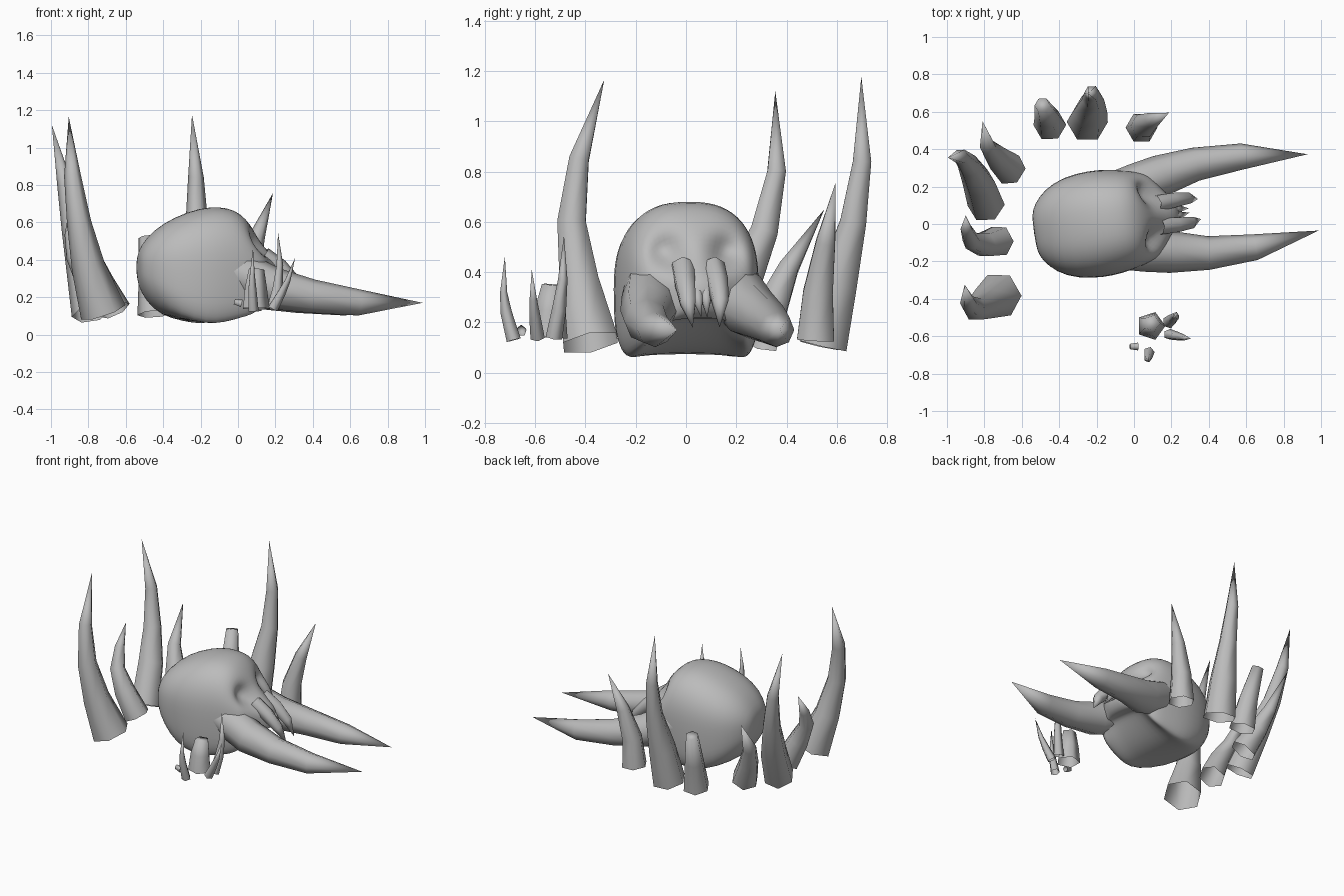
import bpy, bmesh, math
from mathutils import Vector, Matrix

if "Cube" in bpy.data.objects:
    bpy.data.objects.remove(bpy.data.objects["Cube"])

bone = bpy.data.materials.new("bone_grey")
bone.diffuse_color = (0.5, 0.5, 0.5, 1)
bone.use_nodes = True
bone.node_tree.nodes["Principled BSDF"].inputs["Base Color"].default_value = bone.diffuse_color

# the skull is turned a little to the left
HEAD = Matrix.Translation((-0.2, 0, 0)) @ Matrix.Rotation(math.radians(8.3), 4, 'Z')


def finish(name, bm, matrix=Matrix()):
    bm.transform(matrix)
    bmesh.ops.recalc_face_normals(bm, faces=bm.faces)
    for f in bm.faces:
        f.smooth = True
    me = bpy.data.meshes.new(name)
    bm.to_mesh(me)
    bm.free()
    me.materials.append(bone)
    ob = bpy.data.objects.new(name, me)
    bpy.context.collection.objects.link(ob)
    return ob


def bridge(bm, rings):
    for a, b in zip(rings, rings[1:]):
        n = len(a)
        for i in range(n):
            j = (i + 1) % n
            bm.faces.new((a[i], a[j], b[j], b[i]))


def fan(bm, ring, point):
    tip = bm.verts.new(point)
    for i in range(len(ring)):
        bm.faces.new((ring[i], ring[(i + 1) % len(ring)], tip))


def horn(name, path, sides=6, matrix=Matrix(), stub=False):
    """Tapered tube with open base along (x, y, z, radius); pointed, or capped if stub."""
    bm = bmesh.new()
    pts = [Vector(p[:3]) for p in path]
    old, q, rings = Vector((0, 0, 1)), None, []
    for k, p in enumerate(path):
        t = (pts[min(k + 1, len(pts) - 1)] - pts[max(k - 1, 0)]).normalized()
        turn = old.rotation_difference(t)
        q = turn @ q if q else turn
        old = t
        if p[3] > 0:
            rings.append([bm.verts.new(pts[k] + q @ Vector((
                p[3] * math.cos(2 * math.pi * i / sides),
                p[3] * math.sin(2 * math.pi * i / sides), 0))) for i in range(sides)])
    bridge(bm, rings)
    if stub:
        bm.faces.new(rings[-1])
    else:
        fan(bm, rings[-1], pts[-1])
    return finish(name, bm, matrix)


# skull: sections along its length (x, half width, top, bottom, raise of the middle underside)
sections = [(-.335, .10, .43, .29, 0), (-.315, .15, .48, .22, 0), (-.25, .225, .56, .13, 0),
            (-.14, .275, .63, .06, .02), (0, .29, .68, .00, .07), (.10, .28, .685, .01, .08),
            (.18, .265, .67, .03, .10), (.24, .25, .62, .05, .12), (.28, .235, .57, .08, .12),
            (.31, .22, .53, .12, .10), (.34, .19, .49, .16, .06), (.38, .12, .43, .21, 0),
            (.43, .07, .38, .25, 0)]
bm = bmesh.new()
rings = []
for x, hw, top, bot, lift in sections:
    ring = []
    for i in range(32):
        a = 2 * math.pi * i / 32
        c, s = math.cos(a), math.sin(a)
        e = 2 / 2.5 if s > 0 else 2 / (4 if x > -.2 else 2.5)
        y = hw * math.copysign(abs(c) ** e, c)
        mid = (top + bot) / 2
        z = mid + (top - bot) / 2 * math.copysign(abs(s) ** e, s)
        if s < 0:
            z += lift * abs(s) * max(0, 1 - (y / hw / .85) ** 4)
        # eye sockets pressed into the face
        d = ((abs(y) - .12) / .065) ** 2 + ((z - .48) / .06) ** 2
        px = x - (.10 * math.exp(-d) if x > .2 else 0)
        ring.append(bm.verts.new((px, y, z)))
    rings.append(ring)
bridge(bm, rings)
fan(bm, rings[0], (-.338, 0, .36))
fan(bm, rings[-1], (.45, 0, .31))
skull = finish("skull", bm, HEAD)
skull.modifiers.new("smooth", 'SUBSURF').levels = 1
skull.modifiers["smooth"].render_levels = 1

# mirrored tusks, fangs and small teeth
for side, s in (("left", 1), ("right", -1)):
    horn(side + "_tusk", [(.10, s * .17, .36, .09), (.23, s * .175, .31, .115),
                          (.37, s * .205, .245, .112), (.57, s * .24, .205, .09),
                          (.82, s * .245, .172, .07), (1.17, s * .206, .17, 0)], 8, HEAD)
    horn(side + "_fang", [(.33, s * .06, .42, .05), (.42, s * .065, .36, .045),
                          (.50, s * .065, .28, .035), (.556, s * .054, .18, 0)], 6, HEAD)
    horn(side + "_small_tooth", [(.36, s * .018, .36, .03), (.43, s * .018, .31, .027),
                                 (.50, s * .012, .22, 0)], 6, HEAD)

# ring of large spikes around the skull
spikes = {
    "front_tall": [(-.72, -.38, .12, .125), (-.80, -.425, .36, .09), (-.85, -.455, .60, .065),
                   (-.885, -.425, .85, .045), (-.905, -.325, 1.165, 0)],
    "low_curved": [(-.72, -.09, .13, .085), (-.80, -.11, .29, .07), (-.87, -.09, .42, .05),
                   (-.895, -.03, .54, .033), (-.90, .045, .68, 0)],
    "back_tall": [(-.79, .10, .11, .10), (-.83, .22, .35, .088), (-.88, .31, .56, .063),
                  (-.925, .36, .80, .042), (-.995, .355, 1.12, 0)],
    "back_lean": [(-.66, .29, .13, .088), (-.73, .35, .28, .068), (-.78, .41, .42, .045),
                  (-.81, .55, .65, 0)],
    "side_tall": [(-.25, .545, .11, .11), (-.235, .60, .35, .092), (-.22, .665, .60, .06),
                  (-.225, .70, .84, .042), (-.246, .697, 1.177, 0)],
    "side_lean": [(.04, .515, .13, .085), (.05, .525, .32, .068), (.10, .555, .52, .044),
                  (.187, .595, .757, 0)],
}
for name, path in spikes.items():
    horn(name + "_spike", path)

# broken spike
horn("broken_spike", [(-.45, .53, .11, .088), (-.465, .575, .31, .066),
                      (-.49, .635, .52, .042)], stub=True)

# cluster of small spikes and stumps
small = {
    "a": [(.185, -.525, .14, .035), (.21, -.505, .25, .03), (.222, -.49, .37, .02),
          (.214, -.485, .547, 0)],
    "b": [(.185, -.59, .14, .03), (.23, -.60, .22, .024), (.265, -.607, .29, .016),
          (.305, -.613, .41, 0)],
    "c": [(.08, -.685, .13, .03), (.075, -.715, .24, .024), (.075, -.725, .32, .015),
          (.08, -.72, .463, 0)],
}
for name, path in small.items():
    horn("small_spike_" + name, path, 5)
horn("stump", [(.09, -.545, .14, .078), (.09, -.54, .25, .065), (.095, -.53, .35, .045)],
     5, stub=True)
horn("tiny_stump", [(.02, -.655, .165, .022), (-.02, -.655, .175, .016)], 5, stub=True)
